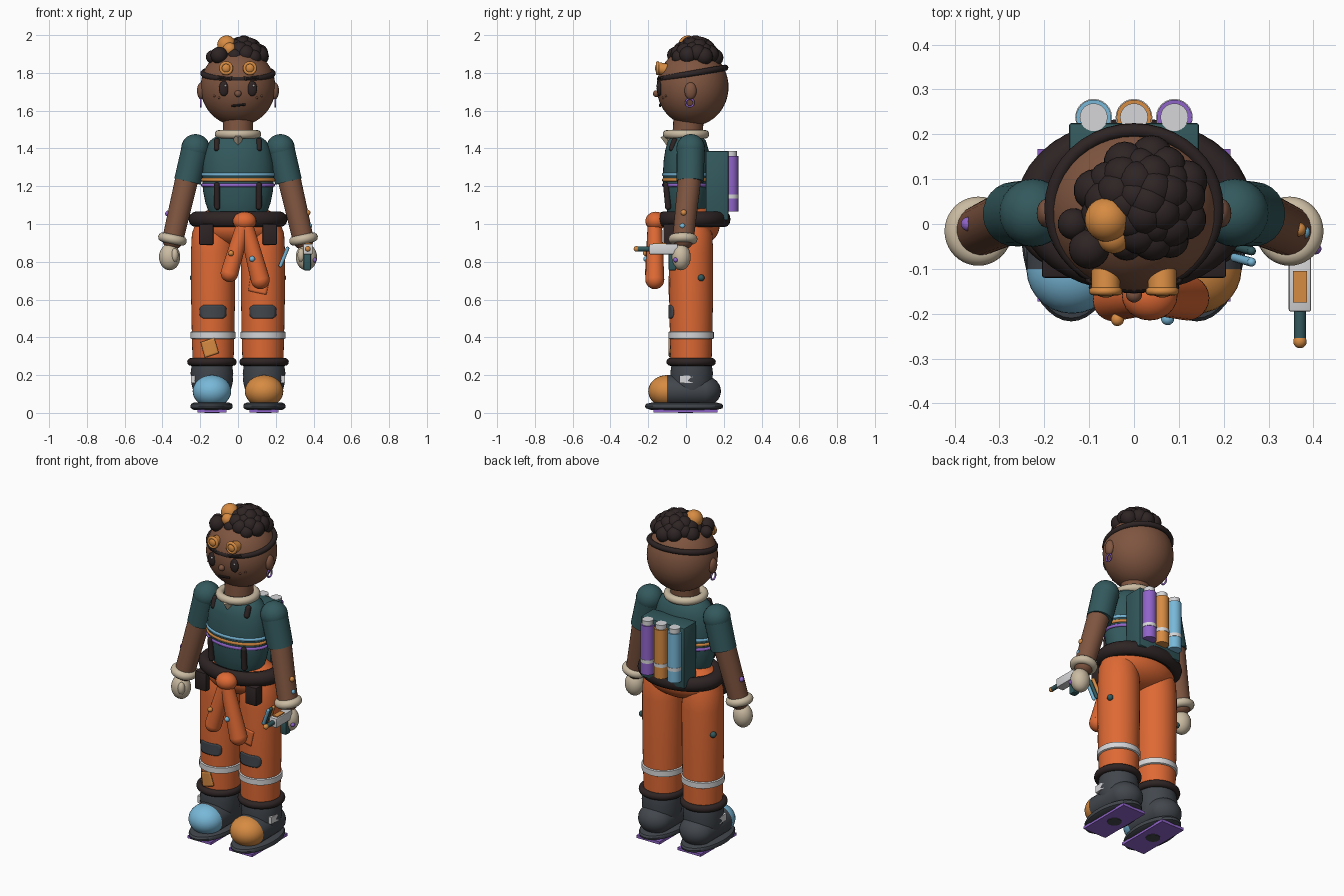
import bpy, bmesh, math
from mathutils import Vector, Matrix, Euler

if "Cube" in bpy.data.objects:
    bpy.data.objects.remove(bpy.data.objects["Cube"])

def material(name, hexcol):
    lin = []
    for i in (0, 2, 4):
        c = int(hexcol[i:i + 2], 16) / 255
        lin.append(c / 12.92 if c < 0.04045 else ((c + 0.055) / 1.055) ** 2.4)
    m = bpy.data.materials.new(name)
    m.diffuse_color = (*lin, 1)
    m.use_nodes = True
    m.node_tree.nodes["Principled BSDF"].inputs["Base Color"].default_value = m.diffuse_color
    return m

SKIN = material("brown_skin", "7F5540")
DARK = material("near_black_brown", "2E2424")
TEAL = material("teal", "33595D")
ORANGE = material("orange", "DE6934")
GOLD = material("gold", "D68B42")
BLUE = material("light_blue", "78B8D8")
PURPLE = material("purple", "9064CA")
BEIGE = material("beige", "CABBA2")
SLATE = material("slate_grey", "42474D")
LIGHT = material("light_grey", "D6D6D8")

def finish(name, bm, *mats):
    bmesh.ops.recalc_face_normals(bm, faces=bm.faces)
    me = bpy.data.meshes.new(name)
    bm.to_mesh(me)
    bm.free()
    ob = bpy.data.objects.new(name, me)
    bpy.context.collection.objects.link(ob)
    for m in mats:
        me.materials.append(m)
    return ob

def ball(name, c, r, mat, rot=(0, 0, 0), seg=24):
    r = (r, r, r) if isinstance(r, (int, float)) else r
    bm = bmesh.new()
    mx = Matrix.LocRotScale(Vector(c), Euler(rot), Vector(r))
    bmesh.ops.create_uvsphere(bm, u_segments=seg, v_segments=seg * 2 // 3, radius=1, matrix=mx)
    return finish(name, bm, mat)

def tube(name, p0, p1, r0, r1, mat, rounded=False, seg=24):
    p0, p1 = Vector(p0), Vector(p1)
    d = p1 - p0
    bm = bmesh.new()
    mx = Matrix.Translation((p0 + p1) / 2) @ d.to_track_quat('Z', 'Y').to_matrix().to_4x4()
    bmesh.ops.create_cone(bm, cap_ends=True, segments=seg, radius1=r0, radius2=r1, depth=d.length, matrix=mx)
    if rounded:
        for p, r in ((p0, r0), (p1, r1)):
            bmesh.ops.create_uvsphere(bm, u_segments=seg, v_segments=seg // 2, radius=r, matrix=Matrix.Translation(p))
    return finish(name, bm, mat)

def box(name, c, size, mat, rot=(0, 0, 0), bevel=0.0):
    bm = bmesh.new()
    bmesh.ops.create_cube(bm, size=1, matrix=Matrix.LocRotScale(Vector(c), Euler(rot), Vector(size)))
    if bevel:
        bmesh.ops.bevel(bm, geom=bm.edges[:], offset=bevel, segments=2, profile=0.5, affect='EDGES')
    return finish(name, bm, mat)

def lathe(name, profile, c, mat, sy=1.0, rot=(0, 0, 0), closed=False, seg=40):
    """Turn a (radius, height) profile about z, with y squashed by sy."""
    bm = bmesh.new()
    mx = Matrix.LocRotScale(Vector(c), Euler(rot), Vector((1, sy, 1)))
    rings = [[bm.verts.new(mx @ Vector((r * math.cos(t * math.tau / seg), r * math.sin(t * math.tau / seg), z)))
              for t in range(seg)] for r, z in profile]
    for a, b in zip(rings, rings[1:] + (rings[:1] if closed else [])):
        for i in range(seg):
            j = (i + 1) % seg
            bm.faces.new((a[i], a[j], b[j], b[i]))
    if not closed:
        bm.faces.new(rings[0])
        bm.faces.new(rings[-1])
    return finish(name, bm, mat)

def ring(name, c, R, r, mat, sy=1.0, rot=(0, 0, 0), h=None):
    prof = [(R + r * math.cos(k * math.tau / 12), (h or r) * math.sin(k * math.tau / 12)) for k in range(12)]
    return lathe(name, prof, c, mat, sy, rot, closed=True)

def leg_patch(name, cx, z, w, h, mat, tilt=0.0, off=0.0, soft=0.0):
    """Cloth plate wrapped on the front of a trouser leg."""
    bm = bmesh.new()
    n, R, g = 8, 0.120, []
    for i in range(n + 1):
        v = 2 * i / n - 1
        for j in range(n + 1):
            u = (2 * j / n - 1) * (1 - soft * v ** 4) * w / 2
            a = off + (u * math.cos(tilt) - v * h / 2 * math.sin(tilt)) / R
            zz = z + u * math.sin(tilt) + v * h / 2 * math.cos(tilt)
            g.append(bm.verts.new((cx + R * math.sin(a), 0.027 - R * math.cos(a), zz)))
    for i in range(n):
        for j in range(n):
            k = i * (n + 1) + j
            bm.faces.new((g[k], g[k + 1], g[k + n + 2], g[k + n + 1]))
    ob = finish(name, bm, mat)
    ob.modifiers.new("thickness", 'SOLIDIFY').thickness = 0.009
    return ob

# Head and face
ball("head", (0, 0.035, 1.725), (0.198, 0.19, 0.205), SKIN, seg=40)
ball("nose", (0, -0.157, 1.69), 0.018, SKIN)
tube("mouth", (-0.03, -0.137, 1.625), (0.035, -0.137, 1.632), 0.006, 0.006, DARK, True, 10)
ring("headband", (0, 0.035, 1.797), 0.184, 0.016, DARK, 0.96, (math.radians(10), 0, 0))
for s in (-1, 1):
    ball("eye", (s * 0.075, -0.141, 1.717), (0.026, 0.014, 0.040), DARK)
    ball("eye_glint", (s * 0.075 + 0.008, -0.154, 1.732), 0.006, LIGHT, seg=12)
    tube("eyebrow", (s * 0.04, -0.145, 1.768), (s * 0.10, -0.125, 1.775), 0.009, 0.009, DARK, True, 10)
    for k in (0, 1):
        ball("freckle", (s * (0.10 + 0.025 * k), -0.122 + 0.016 * k, 1.668 + 0.01 * k), 0.006, SKIN, seg=10)
    ball("ear", (s * 0.195, 0.024, 1.705), (0.022, 0.032, 0.045), SKIN)
    ring("earring", (s * 0.197, 0.02, 1.642), 0.021, 0.005, PURPLE, rot=(0, math.pi / 2, 0))
    tube("goggle_cup", (s * 0.063, -0.09, 1.815), (s * 0.063, -0.15, 1.825), 0.032, 0.032, GOLD)
    ring("goggle_rim", (s * 0.063, -0.15, 1.825), 0.028, 0.009, GOLD, rot=(math.pi / 2, 0, 0))
    ball("goggle_lens", (s * 0.063, -0.15, 1.825), (0.024, 0.014, 0.024), GOLD)

# Curly hair in a spiral of balls
N = 34
for i in range(N):
    q = math.sqrt((i + 0.3) / N)
    a = i * 2.39996
    ball("hair_curl", (0.02 + 0.118 * q * math.cos(a), 0.05 + 0.105 * q * math.sin(a), 1.952 - 0.075 * q * q),
         0.047 - 0.006 * (i % 3 == 1), DARK, seg=18)
ball("front_curl", (-0.10, -0.055, 1.893), 0.045, DARK)
ball("front_curl", (-0.135, 0.0, 1.885), 0.035, DARK)
ball("dyed_curl", (-0.06, 0.01, 1.948), 0.050, GOLD)
ball("dyed_curl", (-0.045, -0.03, 1.925), 0.036, GOLD)

# Neck, collar and scarf tip
tube("neck", (0, 0.005, 1.42), (0, 0.015, 1.58), 0.08, 0.08, SKIN)
ring("collar", (0, 0, 1.475), 0.10, 0.023, BEIGE)
tube("scarf_tip", (0, -0.105, 1.47), (0, -0.08, 1.39), 0.032, 0.003, BEIGE, seg=4)

# Torso with stripes and harness
lathe("torso", [(0.07, 1.475), (0.115, 1.465), (0.15, 1.44), (0.172, 1.39), (0.185, 1.33), (0.19, 1.26),
                (0.186, 1.18), (0.172, 1.11), (0.15, 1.05), (0.13, 1.02)], (0, 0.005, 0), TEAL, 0.67)
for z, m in ((1.262, BLUE), (1.234, GOLD), (1.206, PURPLE)):
    ring("chest_stripe", (0, 0.005, z), 0.188, 0.009, m, 0.67)
for s in (-1, 1):
    tube("harness_strap", (s * 0.11, -0.095, 1.09), (s * 0.112, -0.105, 1.205), 0.016, 0.016, DARK, True, 14)
    tube("harness_stub", (s * 0.112, -0.075, 1.40), (s * 0.112, -0.06, 1.44), 0.016, 0.016, DARK, True, 14)

# Hips, belt, pouches and knotted sleeves
ball("hips", (0, 0.03, 0.99), (0.232, 0.148, 0.115), ORANGE, seg=36)
ring("belt", (0, 0.042, 1.025), 0.218, 0.044, DARK, 0.74, h=0.042)
for s in (-1, 1):
    box("belt_pouch", (s * 0.168, -0.09, 0.945), (0.075, 0.06, 0.11), DARK, bevel=0.006)
ball("sleeve_knot", (0.035, -0.16, 1.015), (0.062, 0.055, 0.05), ORANGE)
tube("tied_sleeve", (0.03, -0.165, 1.0), (-0.045, -0.17, 0.74), 0.038, 0.047, ORANGE, True)
tube("tied_sleeve", (0.04, -0.165, 1.0), (0.118, -0.165, 0.705), 0.038, 0.050, ORANGE, True)
ball("sleeve_button", (-0.037, -0.213, 0.845), 0.015, GOLD, seg=14)
ball("sleeve_button", (0.075, -0.211, 0.815), 0.015, BLUE, seg=14)

# Legs, boots
for s, toe in ((-1, BLUE), (1, GOLD)):
    x = s * 0.132
    lathe("trouser_leg", [(0.108, 0.25), (0.112, 0.40), (0.116, 0.60), (0.117, 0.85), (0.112, 0.95), (0.09, 1.01)],
          (x, 0.027, 0), ORANGE)
    lathe("reflective_band", [(0.112, 0.391), (0.120, 0.395), (0.120, 0.428), (0.112, 0.432)], (x, 0.027, 0), LIGHT)
    leg_patch("knee_patch", x, 0.535, 0.155, 0.07, SLATE, soft=0.3)
    ball("leg_button", (s * 0.238, 0.08, 0.715), 0.018, TEAL, seg=14)
    ring("trouser_cuff", (s * 0.138, 0.027, 0.27), 0.11, 0.021, DARK)
    lathe("boot_shaft", [(0.10, 0.12), (0.112, 0.17), (0.110, 0.19), (0.113, 0.21), (0.106, 0.26)],
          (s * 0.138, 0.03, 0), SLATE)
    # foot is a sphere stretched along y, with a coloured toe
    bm = bmesh.new()
    bmesh.ops.create_uvsphere(bm, u_segments=28, v_segments=18, radius=1)
    for v in bm.verts:
        k = -0.10 if v.co.y < 1e-4 else 0.085
        v.co = Vector((s * 0.138 + v.co.x * 0.102, v.co.y * 0.10 + k, 0.115 + v.co.z * 0.085))
    for f in bm.faces:
        f.material_index = int(f.calc_center_median().y < -0.1)
    finish("boot_foot", bm, SLATE, toe)
    lathe("boot_sole", [(0.095, 0.016), (0.11, 0.025), (0.112, 0.037), (0.108, 0.048), (0.09, 0.056)],
          (s * 0.14, -0.01, 0), SLATE, 1.85)
    box("sole_plate", (s * 0.138, -0.003, 0.011), (0.155, 0.34, 0.016), PURPLE)
    tube("sole_disc", (s * 0.138, -0.003, 0), (s * 0.138, -0.003, 0.006), 0.04, 0.04, SLATE)
    box("boot_buckle", (s * 0.238, 0.0, 0.178), (0.02, 0.07, 0.042), LIGHT)
leg_patch("shin_patch", -0.132, 0.345, 0.08, 0.085, GOLD, 0.3, -0.16)
leg_patch("thigh_patch", 0.132, 0.68, 0.105, 0.09, ORANGE, -0.2, -0.2)

# Arms and gloves
for s in (-1, 1):
    ball("shoulder", (s * 0.225, 0.025, 1.40), 0.076, TEAL)
    tube("short_sleeve", (s * 0.225, 0.025, 1.40), (s * 0.267, 0.022, 1.225), 0.074, 0.072, TEAL)
    tube("forearm", (s * 0.268, 0.02, 1.25), (s * 0.345, -0.015, 0.92), 0.062, 0.056, SKIN, True)
    ring("glove_cuff", (s * 0.347, -0.016, 0.92), 0.052, 0.025, BEIGE, rot=(0, s * -0.2, 0))
    ball("glove", (s * 0.362, -0.027, 0.825), (0.056, 0.052, 0.070), BEIGE)
    ball("thumb", (s * 0.335, -0.062, 0.835), (0.020, 0.022, 0.036), BEIGE)
ball("arm_bead", (-0.37, 0.0, 1.055), 0.016, PURPLE, seg=14)
ball("arm_bead", (0.368, -0.012, 1.06), 0.016, GOLD, seg=14)
ball("arm_bead", (0.378, -0.018, 0.99), 0.015, BLUE, seg=14)

# Handheld gadget
box("gadget_body", (0.37, -0.12, 0.867), (0.05, 0.15, 0.055), LIGHT, bevel=0.004)
box("gadget_panel", (0.37, -0.14, 0.896), (0.032, 0.07, 0.008), GOLD)
tube("gadget_barrel", (0.37, -0.19, 0.868), (0.37, -0.262, 0.868), 0.013, 0.013, TEAL)
ball("gadget_tip", (0.37, -0.262, 0.868), 0.015, GOLD)
box("gadget_grip", (0.367, -0.072, 0.80), (0.038, 0.04, 0.09), TEAL, bevel=0.005)
ball("gadget_knob", (0.405, -0.055, 0.81), 0.013, PURPLE, seg=14)

# Small hip tools
for y, m in ((-0.075, BLUE), (-0.05, TEAL), (-0.025, GOLD)):
    tube("hip_tool", (0.225, y, 0.78), (0.262, y - 0.01, 0.87), 0.010, 0.010, m, True, 12)

# Backpack with three canisters
box("backpack", (0, 0.165, 1.203), (0.29, 0.12, 0.365), TEAL, bevel=0.006)
for x, m in ((-0.09, BLUE), (0, GOLD), (0.09, PURPLE)):
    tube("canister", (x, 0.238, 1.065), (x, 0.238, 1.36), 0.039, 0.039, m)
    tube("canister_cap", (x, 0.238, 1.355), (x, 0.238, 1.387), 0.031, 0.031, LIGHT)
    tube("canister_band", (x, 0.238, 1.135), (x, 0.238, 1.155), 0.041, 0.041, LIGHT)

# Smooth shading with sharp edges kept
for ob in bpy.data.objects:
    ob.select_set(True)
    bpy.context.view_layer.objects.active = ob
bpy.ops.object.shade_smooth_by_angle(angle=math.radians(35))
